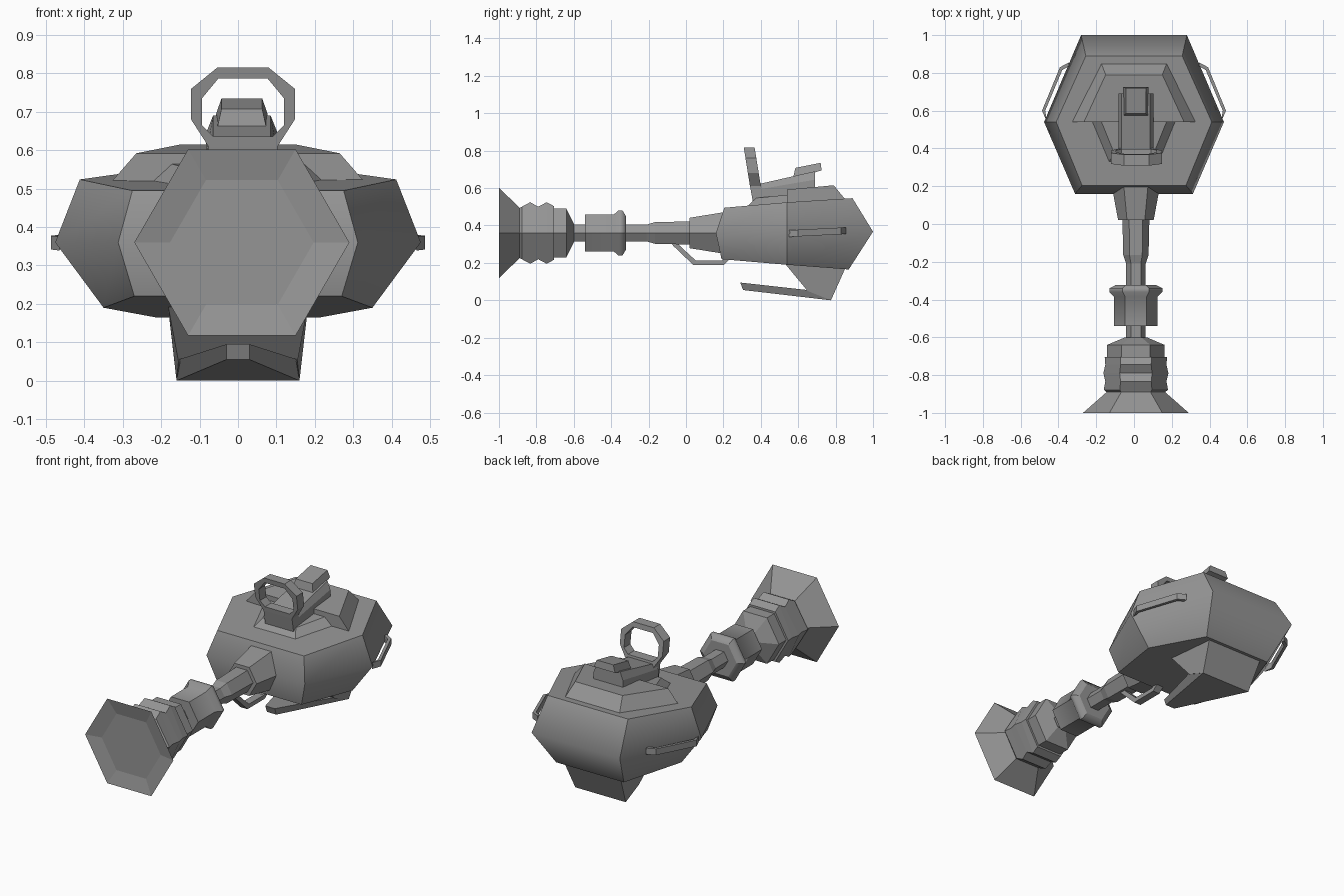
import bpy, bmesh
from math import cos, sin, pi

if "Cube" in bpy.data.objects:
    bpy.data.objects.remove(bpy.data.objects["Cube"])

CX = 0.01   # centre line of barrel and sight

# dark grey paint
paint = bpy.data.materials.new("dark_grey")
paint.diffuse_color = (0.3, 0.3, 0.3, 1)
paint.use_nodes = True
paint.node_tree.nodes["Principled BSDF"].inputs["Base Color"].default_value = paint.diffuse_color


def loft(name, rings, soft=(), closed=False):
    """Skin equal-length rings; edges lying in the 'soft' rings shade smooth."""
    n, m = len(rings[0]), len(rings)
    verts = [p for r in rings for p in r]
    faces = []
    for i in range(m if closed else m - 1):
        a, b = i * n, ((i + 1) % m) * n
        faces += [(a + k, a + (k + 1) % n, b + (k + 1) % n, b + k) for k in range(n)]
    if not closed:
        faces += [tuple(range(n)), tuple(range((m - 1) * n, m * n))]
    me = bpy.data.meshes.new(name)
    me.from_pydata(verts, [], faces)
    me.materials.append(paint)
    bm = bmesh.new()
    bm.from_mesh(me)
    bmesh.ops.recalc_face_normals(bm, faces=bm.faces)
    for f in bm.faces:
        f.smooth = bool(soft)
    if soft:
        for e in bm.edges:
            a, b = (v.index // n for v in e.verts)
            e.smooth = a == b and a in soft
    bm.to_mesh(me)
    bm.free()
    ob = bpy.data.objects.new(name, me)
    bpy.context.collection.objects.link(ob)
    return ob


def sym(points, cx=0.0):
    """Ring from its right half (x, y, z), mirrored to the left."""
    return ([(cx + x, y, z) for x, y, z in points] +
            [(cx - x, y, z) for x, y, z in reversed(points)])


def hexes(name, profile, soft=()):
    """Hexagonal part along y from (y, radius) or (y, radius, x radius)."""
    return loft(name, [[(CX + p[-1] * cos(k * pi / 3), p[0], 0.36 + p[1] * sin(k * pi / 3))
                        for k in range(6)] for p in profile], soft)


def prism_x(name, low, top, half, half_top, cx=CX):
    """Block across x from its low and top (y, z) side-view points."""
    return loft(name, [[(cx + s * half, y, z) for y, z in low] +
                       [(cx + s * half_top, y, z) for y, z in top] for s in (-1, 1)])


def strip(name, outer, inner, place):
    """Bent strap between two open paths; place(point, side) gives its two sides."""
    return loft(name, [[place(o, -1), place(o, 1), place(i, 1), place(i, -1)]
                       for o, i in zip(outer, inner)])


# main hexagonal body
loft("body", [
    sym([(0.27, 0.19, 0.22), (0.35, 0.54, 0.19), (0.215, 0.87, 0.165)]),
    sym([(0.312, 0.16, 0.36), (0.476, 0.54, 0.36), (0.28, 1.0, 0.367)]),
    sym([(0.275, 0.205, 0.495), (0.412, 0.54, 0.524), (0.255, 0.89, 0.546)]),
], soft={1})

# raised decks on the top
loft("rear_deck", [
    sym([(0.332, 0.54, 0.515), (0.175, 0.855, 0.535)]),
    sym([(0.265, 0.54, 0.592), (0.15, 0.79, 0.615)]),
])
loft("front_deck", [
    sym([(0.135, 0.325, 0.50), (0.23, 0.56, 0.52)]),
    sym([(0.105, 0.375, 0.547), (0.18, 0.56, 0.566)]),
])

# barrel from the body to the flared muzzle
hexes("barrel_neck", [(0.24, 0.135), (0.02, 0.094)])
hexes("barrel_tube", [(0.05, 0.072), (-0.165, 0.067), (-0.21, 0.052), (-0.62, 0.052)])
hexes("barrel_collar", [(-0.54, 0.115), (-0.385, 0.115), (-0.36, 0.14),
                        (-0.34, 0.14), (-0.322, 0.105)], soft={1, 2, 3})
hexes("muzzle", [(-0.60, 0.058), (-0.64, 0.152), (-0.705, 0.152), (-0.705, 0.165),
                 (-0.745, 0.19, 0.162), (-0.79, 0.162, 0.172), (-0.833, 0.19, 0.162),
                 (-0.878, 0.162, 0.17), (-0.89, 0.155), (-1.0, 0.28), (-0.982, 0.187)])

# trigger guard
strip("trigger_guard",
      [(-0.08, 0.31), (-0.07, 0.293), (0.04, 0.188), (0.20, 0.188), (0.245, 0.23), (0.245, 0.25)],
      [(-0.045, 0.31), (-0.035, 0.293), (0.053, 0.212), (0.19, 0.212), (0.222, 0.245), (0.222, 0.26)],
      lambda p, s: (CX + s * 0.022, p[0], p[1]))

# tapering tongue and heel under the body
loft("lower_tongue", [
    sym([(0.03, 0.305, 0.055), (0.03, 0.29, 0.095)]),
    sym([(0.16, 0.775, 0.0), (0.155, 0.65, 0.055)]),
])
loft("lower_heel", [
    sym([(0.155, 0.65, 0.05), (0.16, 0.775, 0.0)]),
    sym([(0.182, 0.53, 0.195), (0.182, 0.86, 0.19)]),
])

# side clips
for s in (-1, 1):
    strip("side_clip",
          [(0.465, 0.55), (0.487, 0.60), (0.392, 0.83), (0.345, 0.855)],
          [(0.465, 0.57), (0.470, 0.60), (0.380, 0.815), (0.345, 0.835)],
          lambda p, t, s=s: (s * p[0], p[1], 0.357 + 0.05 * (p[1] - 0.55) + t * 0.018))

# sight base and block on the deck
prism_x("sight_base", [(0.37, 0.53), (0.69, 0.58)], [(0.69, 0.645), (0.37, 0.59)], 0.093, 0.093)
prism_x("sight_base_top", [(0.37, 0.59), (0.69, 0.645)], [(0.69, 0.69), (0.37, 0.617)],
        0.093, 0.075)
prism_x("sight_block", [(0.57, 0.645), (0.725, 0.695)], [(0.72, 0.735), (0.585, 0.708)],
        0.067, 0.053)


# leaning octagonal ring sight
def ring_loop(half, depth):
    return sym([(x, 0.31 + (0.81 - z) * 0.16 + depth, z) for x, z in half], 0.013)


outer = [(0.09, 0.61), (0.135, 0.68), (0.135, 0.76), (0.066, 0.816)]
inner = [(0.078, 0.636), (0.107, 0.665), (0.107, 0.735), (0.064, 0.787)]
loft("ring_sight", [ring_loop(outer, 0), ring_loop(outer, 0.058),
                    ring_loop(inner, 0.058), ring_loop(inner, 0)], closed=True)
prism_x("ring_foot", [(0.357, 0.53), (0.415, 0.53)], [(0.40, 0.62), (0.342, 0.612)],
        0.09, 0.09, 0.013)
